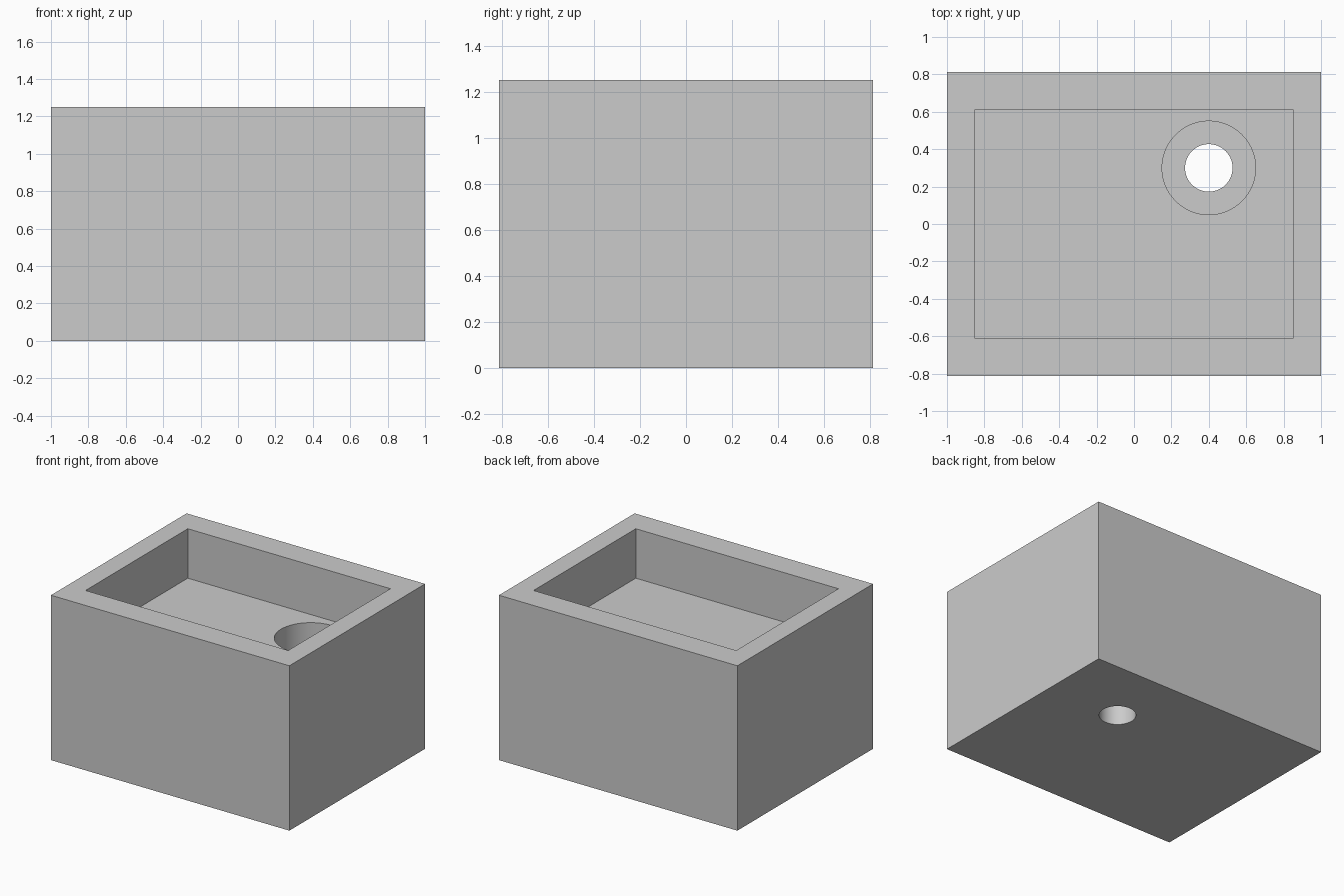
import bpy

cube = bpy.data.objects.get("Cube")
if cube:
    bpy.data.objects.remove(cube, do_unlink=True)

WIDTH, DEPTH, HEIGHT = 2.0, 1.625, 1.25
WALL_X, WALL_Y = 0.15, 0.2
POCKET_FLOOR = 0.875
BORE_FLOOR = 0.5
HOLE_X, HOLE_Y = 0.4, 0.3
OVERCUT = 0.1

grey = bpy.data.materials.new("plain_grey")
grey.use_nodes = True
colour = (0.6, 0.6, 0.6, 1)
grey.diffuse_color = colour
grey.node_tree.nodes["Principled BSDF"].inputs["Base Color"].default_value = colour


def box(name, width, depth, bottom, top):
    bpy.ops.mesh.primitive_cube_add(size=1, location=(0, 0, (bottom + top) / 2))
    obj = bpy.context.object
    obj.name = name
    obj.scale = (width, depth, top - bottom)
    bpy.ops.object.transform_apply(location=True, rotation=False, scale=True)
    obj.data.materials.append(grey)
    return obj


def cylinder(name, radius, bottom, top):
    bpy.ops.mesh.primitive_cylinder_add(
        vertices=96, radius=radius, depth=top - bottom,
        location=(HOLE_X, HOLE_Y, (bottom + top) / 2))
    obj = bpy.context.object
    obj.name = name
    obj.data.materials.append(grey)
    return obj


def cut(target, cutter):
    mod = target.modifiers.new(cutter.name, "BOOLEAN")
    mod.operation = "DIFFERENCE"
    mod.solver = "EXACT"
    mod.object = cutter
    cutter.hide_render = True
    bpy.ops.object.select_all(action="DESELECT")
    target.select_set(True)
    bpy.context.view_layer.objects.active = target
    bpy.ops.object.modifier_apply(modifier=mod.name)
    bpy.data.objects.remove(cutter, do_unlink=True)


# Solid block
block = box("block_body", WIDTH, DEPTH, 0, HEIGHT)

# Rectangular pocket in the top
cut(block, box("pocket_cutter", WIDTH - 2 * WALL_X, DEPTH - 2 * WALL_Y,
               POCKET_FLOOR, HEIGHT + OVERCUT))

# Wide counterbore in the pocket floor, then the narrow through hole
cut(block, cylinder("counterbore_cutter", 0.25, BORE_FLOOR, POCKET_FLOOR + OVERCUT))
cut(block, cylinder("through_hole_cutter", 0.127, -OVERCUT, BORE_FLOOR + OVERCUT))

# Round bore walls, crisp edges
bpy.ops.object.shade_smooth_by_angle()
